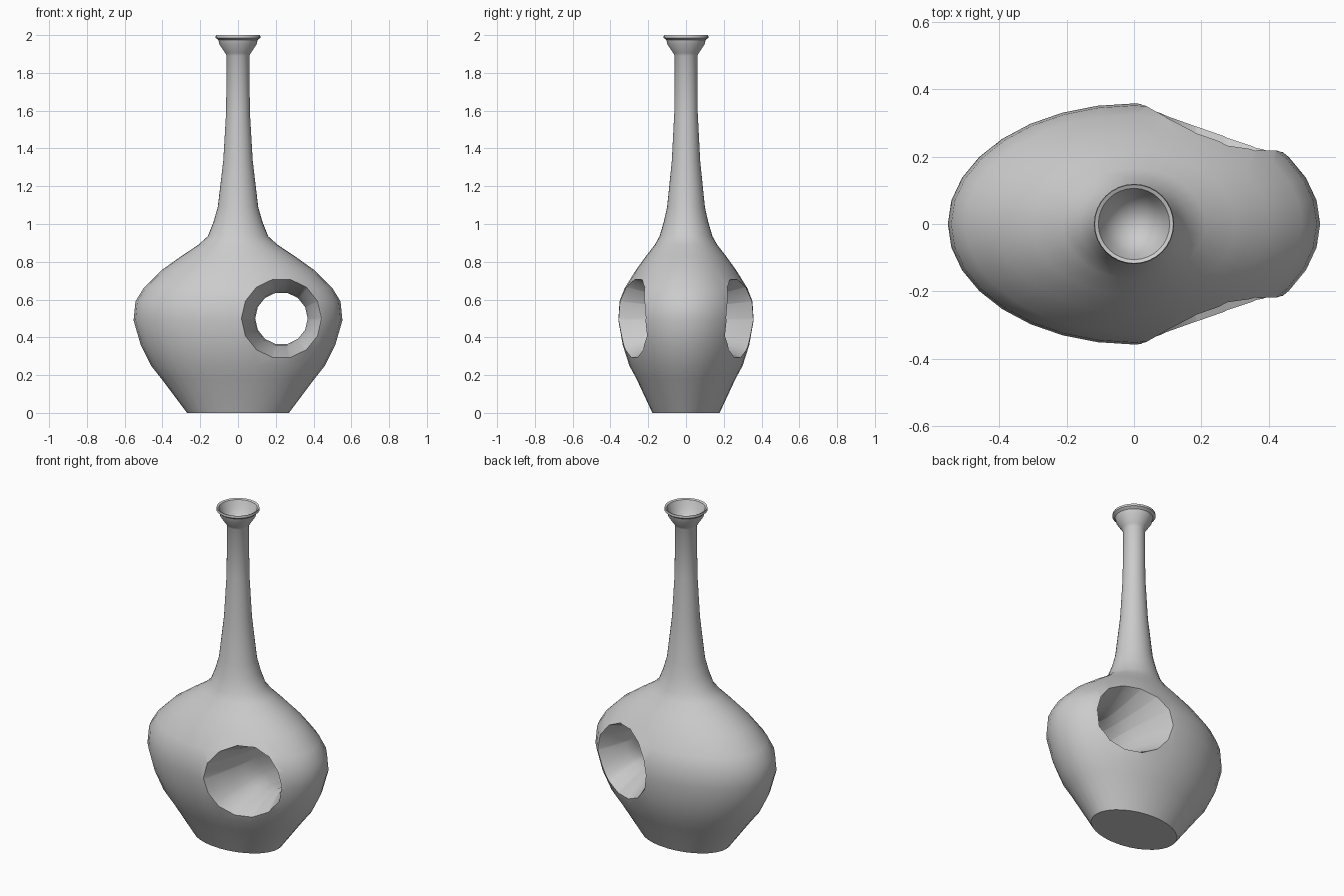
import bpy, bmesh
from math import sin, cos, pi, radians, hypot

if "Cube" in bpy.data.objects:
    bpy.data.objects.remove(bpy.data.objects["Cube"])

SEGMENTS = 32
HOLE_X, HOLE_Z = 0.23, 0.50
HOLE_R, WAIST_R, HOLE_SIDES = 0.212, 0.139, 14

# Profile from the foot to the lip and down into the mouth: half width, half depth, height
PROFILE = [
    (0.27, 0.178, 0), (0.405, 0.262, 0.18), (0.46, 0.300, 0.25),
    (0.515, 0.335, 0.36), (0.553, 0.358, 0.49), (0.543, 0.352, 0.59),
    (0.50, 0.325, 0.66), (0.405, 0.266, 0.755), (0.30, 0.212, 0.83),
    (0.21, 0.165, 0.89), (0.16, 0.140, 0.935), (0.13, 0.118, 1.01),
    (0.107, 0.100, 1.09), (0.078, 0.075, 1.335), (0.063, 0.062, 1.59),
    (0.06, 0.06, 1.89), (0.068, 0.068, 1.905), (0.098, 0.098, 1.95),
    (0.104, 0.104, 1.975), (0.119, 0.119, 1.986), (0.117, 0.117, 2.0),
    (0.106, 0.106, 1.995), (0.088, 0.088, 1.95), (0.055, 0.055, 1.905),
]
MOUTH_FLOOR = 1.885


def make_object(name, bm):
    mesh = bpy.data.meshes.new(name)
    bm.to_mesh(mesh)
    bm.free()
    obj = bpy.data.objects.new(name, mesh)
    bpy.context.collection.objects.link(obj)
    return obj


def loft(name):
    """Stack elliptical rings into a closed body."""
    bm = bmesh.new()
    rings = []
    for rx, ry, z in PROFILE:
        angles = [2 * pi * i / SEGMENTS for i in range(SEGMENTS)]
        rings.append([bm.verts.new((rx * cos(a), ry * sin(a), z)) for a in angles])
    for low, high in zip(rings, rings[1:]):
        for i in range(SEGMENTS):
            j = (i + 1) % SEGMENTS
            bm.faces.new((low[i], low[j], high[j], high[i]))
    bm.faces.new(list(reversed(rings[0])))
    tip = bm.verts.new((0, 0, MOUTH_FLOOR))
    for i in range(SEGMENTS):
        bm.faces.new((rings[-1][i], rings[-1][(i + 1) % SEGMENTS], tip))
    return make_object(name, bm)


def prism(name):
    """Straight cutter through the side of the body."""
    bm = bmesh.new()
    angles = [2 * pi * i / HOLE_SIDES for i in range(HOLE_SIDES)]
    front, back = [
        [bm.verts.new((HOLE_X + HOLE_R * cos(a), y, HOLE_Z + HOLE_R * sin(a)))
         for a in angles] for y in (-1, 1)]
    bm.faces.new(front)
    bm.faces.new(back)
    for i in range(HOLE_SIDES):
        j = (i + 1) % HOLE_SIDES
        bm.faces.new((front[i], front[j], back[j], back[i]))
    bmesh.ops.recalc_face_normals(bm, faces=bm.faces)
    return make_object(name, bm)


# Vase body with a straight round hole
vase = loft("vase_body")
cutter = prism("hole_cutter")
cutter.hide_render = True
mod = vase.modifiers.new("hole", 'BOOLEAN')
mod.operation = 'DIFFERENCE'
mod.solver = 'EXACT'
mod.object = cutter
cut_mesh = bpy.data.meshes.new_from_object(
    vase.evaluated_get(bpy.context.evaluated_depsgraph_get()))
vase.modifiers.clear()
vase.data = cut_mesh
bpy.data.objects.remove(cutter)

# Replace the straight wall with one that narrows to a waist
bm = bmesh.new()
bm.from_mesh(vase.data)
bmesh.ops.remove_doubles(bm, verts=bm.verts, dist=0.0005)
wall = [f for f in bm.faces if all(
    hypot(v.co.x - HOLE_X, v.co.z - HOLE_Z) < HOLE_R * 1.002 for v in f.verts)]
bmesh.ops.delete(bm, geom=wall, context='FACES')
edges = [e for e in bm.edges if e.is_boundary]
start = {v: v.co.copy() for e in edges for v in e.verts}
STEPS = 5
for step in range(1, STEPS + 1):
    t = step / STEPS
    scale = 1 + (WAIST_R / HOLE_R - 1) * (1 - (1 - t) ** 1.5)
    next_start = {}
    moved = {v: bm.verts.new((HOLE_X + (p.x - HOLE_X) * scale, p.y * (1 - t),
                              HOLE_Z + (p.z - HOLE_Z) * scale))
             for v, p in start.items()}
    new_edges = []
    for e in edges:
        a, b = e.verts
        bm.faces.new((a, b, moved[b], moved[a]))
        new_edges.append(bm.edges.get((moved[a], moved[b])))
    edges = new_edges
    start = {moved[v]: p for v, p in start.items()}
bmesh.ops.remove_doubles(bm, verts=bm.verts, dist=0.0008)
bmesh.ops.recalc_face_normals(bm, faces=bm.faces)
bm.to_mesh(vase.data)
bm.free()

# Grey glaze
glaze = bpy.data.materials.new("grey_glaze")
glaze.use_nodes = True
colour = (0.6, 0.6, 0.6, 1)
glaze.diffuse_color = colour
glaze.node_tree.nodes["Principled BSDF"].inputs["Base Color"].default_value = colour
vase.data.materials.clear()
vase.data.materials.append(glaze)

# Smooth surface with crisp foot and hole rims
bpy.ops.object.select_all(action='DESELECT')
vase.select_set(True)
bpy.context.view_layer.objects.active = vase
bpy.ops.object.shade_smooth_by_angle(angle=radians(40))
